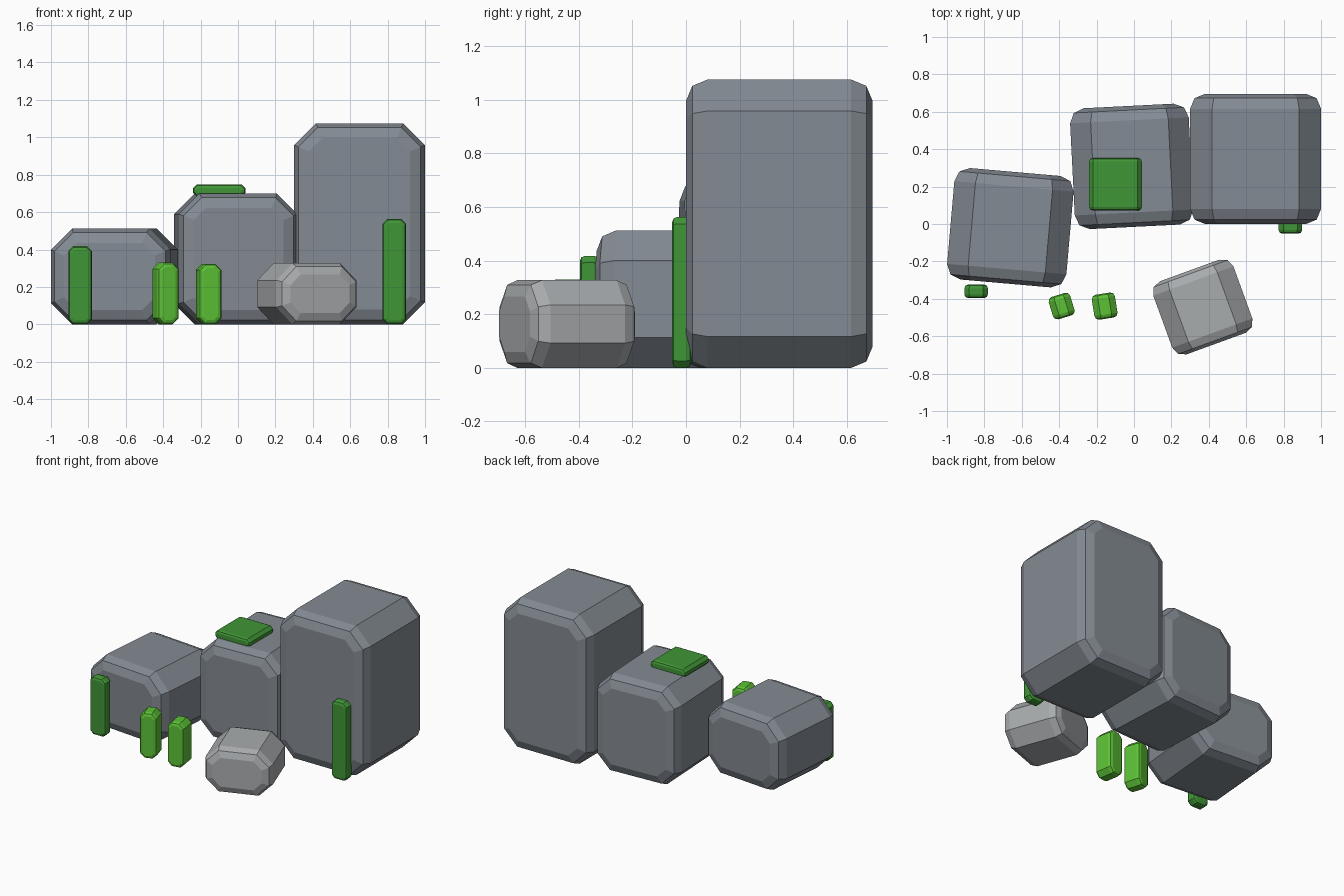
import bpy, bmesh, math

if "Cube" in bpy.data.objects:
    bpy.data.objects.remove(bpy.data.objects["Cube"])


def material(name, hex_code):
    def lin(v):
        v /= 255
        return v / 12.92 if v <= 0.04045 else ((v + 0.055) / 1.055) ** 2.4
    m = bpy.data.materials.new(name)
    m.diffuse_color = [lin(int(hex_code[i:i + 2], 16)) for i in (0, 2, 4)] + [1]
    m.use_nodes = True
    m.node_tree.nodes["Principled BSDF"].inputs["Base Color"].default_value = m.diffuse_color
    return m


GREY = material("dark_grey_stone", "848b93")
PALE = material("light_grey_stone", "a9acae")
MOSS = material("dark_green_moss", "409636")
GRASS = material("light_green_grass", "5cc236")


def chamfered_block(name, mat, centre, size, chamfer, bevel, angle=0.0, base=0.0):
    """Octagonal x-z profile run along y, both ends rounded in two steps."""
    w, d, h = size
    bm = bmesh.new()
    k = 1 - math.sqrt(0.5)
    steps = [(0, 1), (k, k), (1, 0)]  # (depth, inset) in bevel units
    stations = [(-d / 2 + bevel * t, bevel * i) for t, i in steps]
    stations += [(-y, i) for y, i in reversed(stations)]
    rings = []
    for y, inset in stations:
        a, b = w / 2 - inset, h / 2 - inset
        leg = chamfer - inset * (2 - math.sqrt(2))
        outline = [(a, b - leg), (a - leg, b), (leg - a, b), (-a, b - leg),
                   (-a, leg - b), (leg - a, -b), (a - leg, -b), (a, leg - b)]
        rings.append([bm.verts.new((x, y, z + h / 2)) for x, z in outline])
    for r0, r1 in zip(rings, rings[1:]):
        for i in range(8):
            j = (i + 1) % 8
            bm.faces.new((r0[i], r0[j], r1[j], r1[i]))
    bm.faces.new(rings[0])
    bm.faces.new(rings[-1])
    bmesh.ops.recalc_face_normals(bm, faces=bm.faces)
    mesh = bpy.data.meshes.new(name)
    bm.to_mesh(mesh)
    bm.free()
    mesh.materials.append(mat)
    ob = bpy.data.objects.new(name, mesh)
    ob.location = (centre[0], centre[1], base)
    ob.rotation_euler.z = math.radians(angle)
    bpy.context.collection.objects.link(ob)


# Three large boulders and one small pale stone
chamfered_block("tall_boulder", GREY, (0.65, 0.348), (0.70, 0.696, 1.075), 0.117, 0.08)
chamfered_block("middle_boulder", GREY, (-0.012, 0.308), (0.635, 0.647, 0.70), 0.11, 0.077, 2.9)
chamfered_block("low_boulder", GREY, (-0.661, -0.02), (0.64, 0.598, 0.513), 0.113, 0.077, -5)
chamfered_block("pale_stone", PALE, (0.368, -0.444), (0.456, 0.416, 0.327), 0.092, 0.06, 20)

# Moss: a pad on top and two strips up the boulder fronts
chamfered_block("moss_pad", MOSS, (-0.10, 0.212), (0.28, 0.28, 0.065), 0.021, 0.018, base=0.683)
chamfered_block("right_moss_strip", MOSS, (0.836, -0.016), (0.126, 0.072, 0.563), 0.026, 0.02)
chamfered_block("left_moss_strip", MOSS, (-0.844, -0.36), (0.126, 0.072, 0.418), 0.026, 0.02)

# Grass tufts
chamfered_block("left_grass_tuft", GRASS, (-0.387, -0.439), (0.12, 0.125, 0.33), 0.033, 0.023, 17)
chamfered_block("right_grass_tuft", GRASS, (-0.157, -0.439), (0.125, 0.135, 0.323), 0.033, 0.023, 9)
